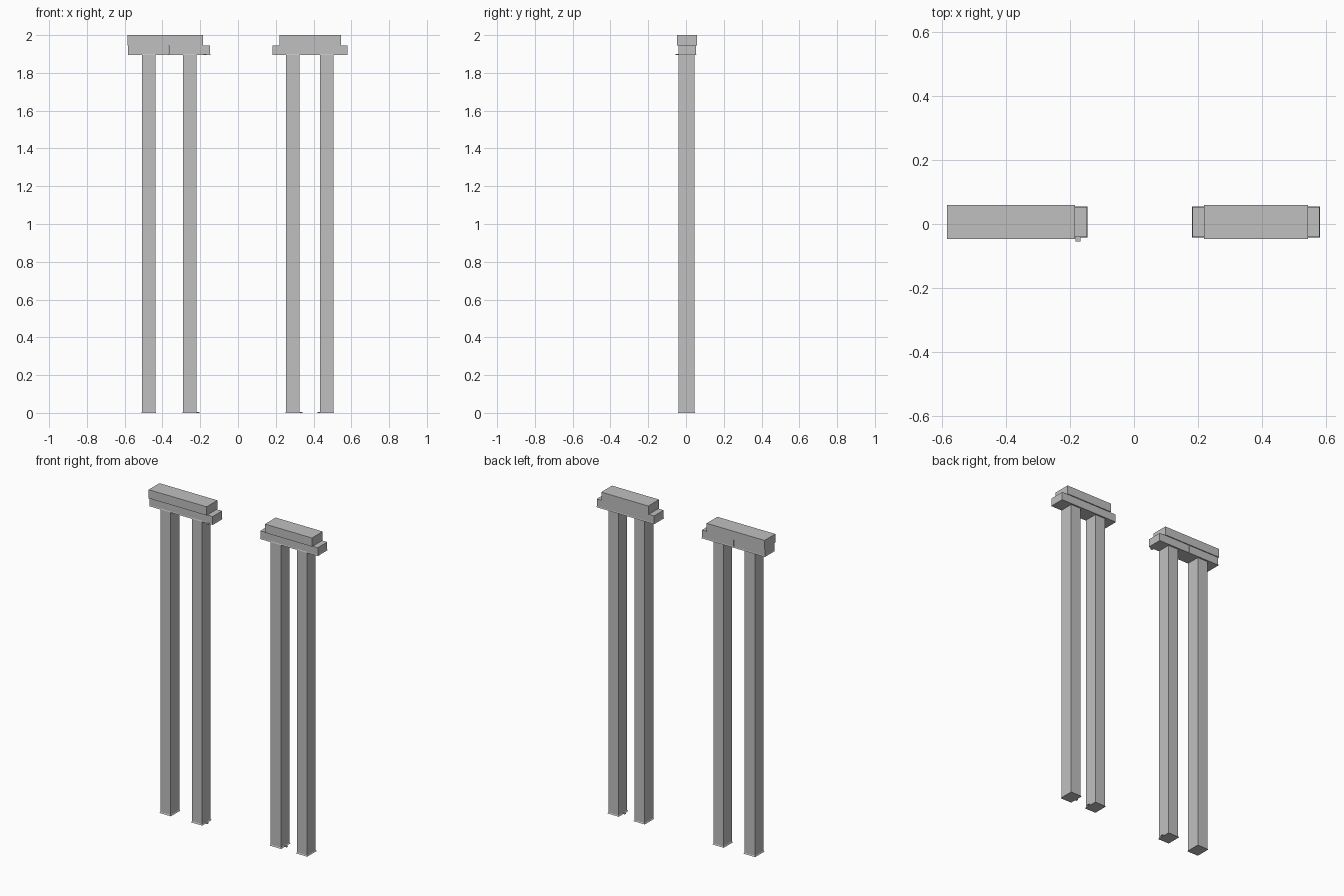
import bpy
import bmesh

cube = bpy.data.objects.get("Cube")
if cube:
    bpy.data.objects.remove(cube, do_unlink=True)

stone = bpy.data.materials.new("grey stone")
stone.use_nodes = True
GREY = (0.53, 0.53, 0.53, 1)
stone.diffuse_color = GREY
stone.node_tree.nodes["Principled BSDF"].inputs["Base Color"].default_value = GREY


def block(name, x, y, z, flare=0.0):
    """Box from (min, max) ranges; flare widens its bottom face."""
    bm = bmesh.new()
    for v in bmesh.ops.create_cube(bm, size=1)["verts"]:
        grow = flare if v.co.z < 0 else 0
        for axis, (low, high) in enumerate((x, y, z)):
            extra = grow if axis < 2 else 0
            v.co[axis] = high + extra if v.co[axis] > 0 else low - extra
    mesh = bpy.data.meshes.new(name)
    bm.to_mesh(mesh)
    bm.free()
    mesh.materials.append(stone)
    obj = bpy.data.objects.new(name, mesh)
    bpy.context.collection.objects.link(obj)
    return obj


LINTEL_Z, CAP_Z, TOP = 1.895, 1.946, 2.0
PILLAR_Y = (-0.04, 0.045)
LINTEL_Y = (-0.04, 0.053)
CAP_Y = (-0.047, 0.059)
FOOT = 0.006

# Four square pillars, each on a thin flared foot
pillars = {"right_outer": -0.508, "right_inner": -0.291,
           "left_inner": 0.254, "left_outer": 0.434}
for side, x in pillars.items():
    span = (x, x + 0.071)
    block(side + "_pillar", span, PILLAR_Y, (FOOT, LINTEL_Z))
    block(side + "_foot", span, PILLAR_Y, (0, FOOT), flare=0.004)

# Lintels; the right one is two blocks with a fine joint
lintels = {"right_lintel_outer": (-0.582, -0.367),
           "right_lintel_inner": (-0.364, -0.147),
           "left_lintel": (0.183, 0.579)}
for name, span in lintels.items():
    block(name, span, LINTEL_Y, (LINTEL_Z + FOOT, CAP_Z))
    block(name + "_edge", span, LINTEL_Y, (LINTEL_Z, LINTEL_Z + FOOT), flare=0.002)

# Cap slabs
block("right_cap", (-0.584, -0.184), CAP_Y, (CAP_Z, TOP))
block("left_cap", (0.219, 0.544), CAP_Y, (CAP_Z, TOP))

# Small flat chips at the lintel edge and the feet
block("lintel_chip", (-0.182, -0.167), (-0.055, -0.04), (LINTEL_Z, LINTEL_Z + 0.004))
for name, x in (("right_foot_chip", -0.22), ("left_inner_foot_chip", 0.327),
                ("left_outer_foot_chip", 0.42)):
    block(name, (x, x + 0.015), (-0.01, 0.005), (0, 0.004))
